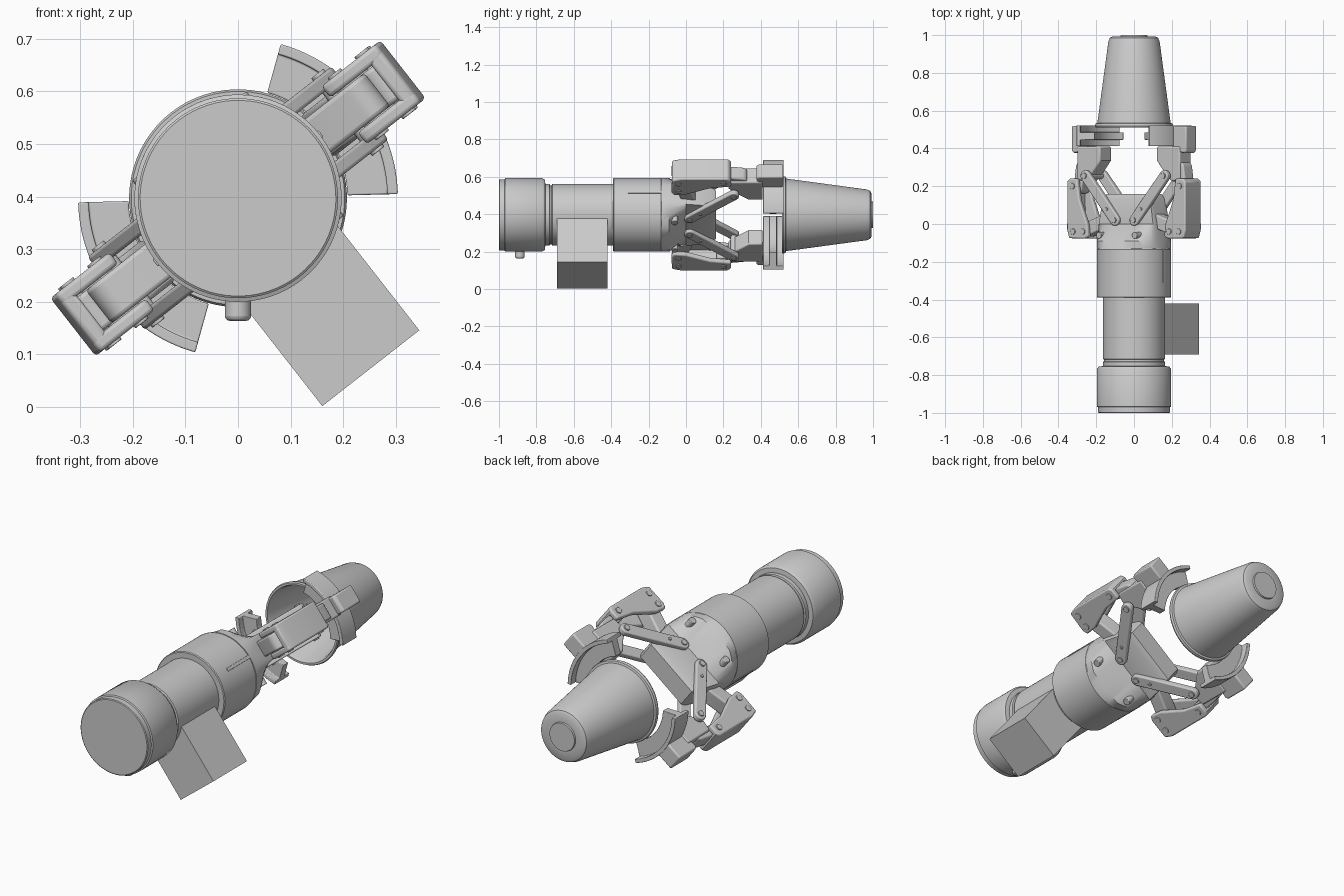
import bpy, bmesh
from math import sin, cos, pi, radians, atan2
from mathutils import Matrix, Vector

if "Cube" in bpy.data.objects:
    bpy.data.objects.remove(bpy.data.objects["Cube"])

# Local frame: x = finger direction, y = tool axis, z = across; tilted 38 degrees
AXIS = Matrix.Translation((0, 0, 0.397))
TILT = AXIS @ Matrix.Rotation(radians(-38), 4, 'Y')


def finish(name, bm, mat=TILT, bevel=0.0):
    bmesh.ops.recalc_face_normals(bm, faces=bm.faces[:])
    bm.transform(mat)
    me = bpy.data.meshes.new(name)
    bm.to_mesh(me)
    bm.free()
    ob = bpy.data.objects.new(name, me)
    bpy.context.collection.objects.link(ob)
    if bevel:
        m = ob.modifiers.new("bevel", 'BEVEL')
        m.width, m.segments, m.limit_method = bevel, 3, 'ANGLE'
        m.angle_limit = radians(40)
    bpy.ops.object.select_all(action='DESELECT')
    ob.select_set(True)
    bpy.context.view_layer.objects.active = ob
    bpy.ops.object.shade_smooth_by_angle(angle=radians(32))
    return ob


def skin(bm, rings, closed_path, closed_ring, caps):
    n = len(rings[0])
    pairs = list(zip(rings, rings[1:])) + ([(rings[-1], rings[0])] if closed_path else [])
    for a, b in pairs:
        for i in range(n if closed_ring else n - 1):
            j = (i + 1) % n
            bm.faces.new((a[i], a[j], b[j], b[i]))
    if caps:
        bm.faces.new(rings[0])
        bm.faces.new(rings[-1])


def lathe(name, profile, n=72):
    """Revolve (radius, y) points, with flat discs at both ends."""
    bm = bmesh.new()
    rings = [[bm.verts.new((r * cos(2 * pi * i / n), y, r * sin(2 * pi * i / n)))
              for i in range(n)] for r, y in profile]
    skin(bm, rings, False, True, True)
    return finish(name, bm)


def sector(name, profile, half, mat, n=28):
    """Sweep a closed (radius, y) section through an arc."""
    bm = bmesh.new()
    rings = []
    for i in range(n + 1):
        a = half * (2 * i / n - 1)
        rings.append([bm.verts.new((r * cos(a), y, r * sin(a))) for r, y in profile])
    skin(bm, rings, False, True, True)
    return finish(name, bm, mat, 0.003)


def prism(name, poly, z0, z1, mat=TILT, bevel=0.008):
    """Extrude an (x, y) outline from z0 to z1."""
    bm = bmesh.new()
    rings = [[bm.verts.new((x, y, z)) for x, y in poly] for z in (z0, z1)]
    skin(bm, rings, False, True, True)
    return finish(name, bm, mat, bevel)


def rect(x0, x1, y0, y1):
    return [(x0, y0), (x1, y0), (x1, y1), (x0, y1)]


def capsule(p, q, r, n=10):
    a = atan2(q[1] - p[1], q[0] - p[0])
    out = []
    for c, start in ((q, a - pi / 2), (p, a + pi / 2)):
        out += [(c[0] + r * cos(start + pi * i / n), c[1] + r * sin(start + pi * i / n))
                for i in range(n + 1)]
    return out


def disc(c, r, n=20):
    return [(c[0] + r * cos(2 * pi * i / n), c[1] + r * sin(2 * pi * i / n)) for i in range(n)]


# Wrist flange, slim barrel and gripper collar
lathe("wrist_flange", [(0.186, -1), (0.19, -0.997), (0.19, -0.97), (0.197, -0.967),
                       (0.197, -0.77), (0.188, -0.755), (0.165, -0.752)])
lathe("barrel", [(0.165, -0.78), (0.165, -0.73), (0.158, -0.727), (0.158, -0.718),
                 (0.165, -0.715), (0.165, -0.37)])
lathe("collar", [(0.16, -0.39), (0.193, -0.39), (0.197, -0.386), (0.197, -0.135), (0.19, -0.125)])

# Knob under the wrist flange
bm = bmesh.new()
bmesh.ops.create_cone(bm, cap_ends=True, segments=32, radius1=0.025, radius2=0.025, depth=0.07)
finish("cable_knob", bm, AXIS @ Matrix.Translation((0, -0.888, -0.198)), 0.009)

# Camera-like box hanging off the barrel
prism("side_box", rect(-0.117, 0.117, -0.69, -0.42), -0.41, -0.1, bevel=0)

# Key strips on the collar
for s in (1, -1):
    prism("collar_key", rect(s * 0.19 - 0.01, s * 0.19 + 0.01, -0.31, -0.13), -0.008, 0.008, bevel=0.002)

# Wedge-shaped head: circle sections clamped flat across z
bm = bmesh.new()
rings = []
for y, a, b in ((-0.13, 0.197, 0.197), (-0.09, 0.195, 0.175), (0.0, 0.187, 0.07),
                (0.13, 0.16, 0.065), (0.16, 0.145, 0.05)):
    ring = []
    for i in range(64):
        t = 2 * pi * i / 64
        x, z = 0.197 * cos(t), 0.197 * sin(t)
        ring.append(bm.verts.new((max(-a, min(a, x)), y, max(-b, min(b, z)))))
    rings.append(ring)
skin(bm, rings, False, True, True)
finish("head", bm)
for x in (-0.12, 0.12):
    for z in (-1, 1):
        prism("head_screw", disc((x, -0.06), 0.018), z * 0.1, z * 0.15, bevel=0.003)

# Two mirrored fingers
for turn in (0, pi):
    M = TILT @ Matrix.Rotation(turn, 4, 'Y')
    # drive knuckle and outer channel
    prism("knuckle", capsule((0.13, 0.03), (0.3, -0.03), 0.036), -0.04, 0.04, M)
    side = [(0.255, -0.065), (0.28, -0.078), (0.385, -0.075), (0.398, -0.03), (0.398, 0.225),
            (0.38, 0.24), (0.33, 0.24), (0.315, 0.13), (0.262, 0.0)]
    for s in (1, -1):
        lo, hi = sorted((s * 0.042, s * 0.07))
        prism("channel_side", side, lo, hi, M)
        for c in ((0.29, -0.04), (0.36, 0.2), (0.355, -0.04)):
            prism("channel_bolt", disc(c, 0.016), min(s * 0.06, s * 0.075), max(s * 0.06, s * 0.075), M, 0.002)
        # parallel bars with pivots
        lo, hi = sorted((s * 0.058, s * 0.088))
        p, q = (0.065, 0.02), (0.265, 0.255)
        prism("parallel_bar", capsule(p, q, 0.029), lo, hi, M, 0.006)
        for k in (0, 0.25, 1):
            c = Vector(p).lerp(Vector(q), k)
            lo, hi = sorted((s * 0.05, s * 0.094))
            prism("bar_pivot", disc(c, 0.015 if k != 0.25 else 0.008), lo, hi, M, 0.002)
    prism("channel_back", [(0.355, -0.075), (0.385, -0.075), (0.398, -0.03), (0.398, 0.225),
                           (0.38, 0.24), (0.365, 0.24)], -0.06, 0.06, M)
    prism("pivot_pin", disc((0.265, 0.255), 0.016), -0.07, 0.07, M, 0)
    # fingertip block and the tab that carries the pad
    prism("fingertip_block", [(0.19, 0.41), (0.19, 0.335), (0.25, 0.262), (0.29, 0.225), (0.345, 0.235),
                              (0.345, 0.41)], -0.05, 0.05, M)
    prism("fingertip_link", capsule((0.35, 0.19), (0.335, 0.3), 0.028), -0.04, 0.04, M)
    prism("pad_tab", [(0.29, 0.39), (0.375, 0.375), (0.385, 0.39), (0.385, 0.52), (0.29, 0.52)],
          -0.045, 0.045, M)
    # arc-shaped grip pad with a T section
    sector("grip_pad", [(0.208, 0.445), (0.284, 0.445), (0.284, 0.412), (0.304, 0.412), (0.304, 0.522),
                        (0.284, 0.522), (0.284, 0.485), (0.208, 0.485)], radians(36.5), M)

# Hollow tapered cup, open toward the gripper
lathe("cup", [(0.07, 1.0), (0.072, 0.992), (0.115, 0.992), (0.128, 0.985), (0.136, 0.965), (0.194, 0.535),
              (0.204, 0.532), (0.207, 0.52), (0.203, 0.512), (0.193, 0.512), (0.186, 0.53),
              (0.126, 0.965), (0.115, 0.975), (0.03, 0.975)])
